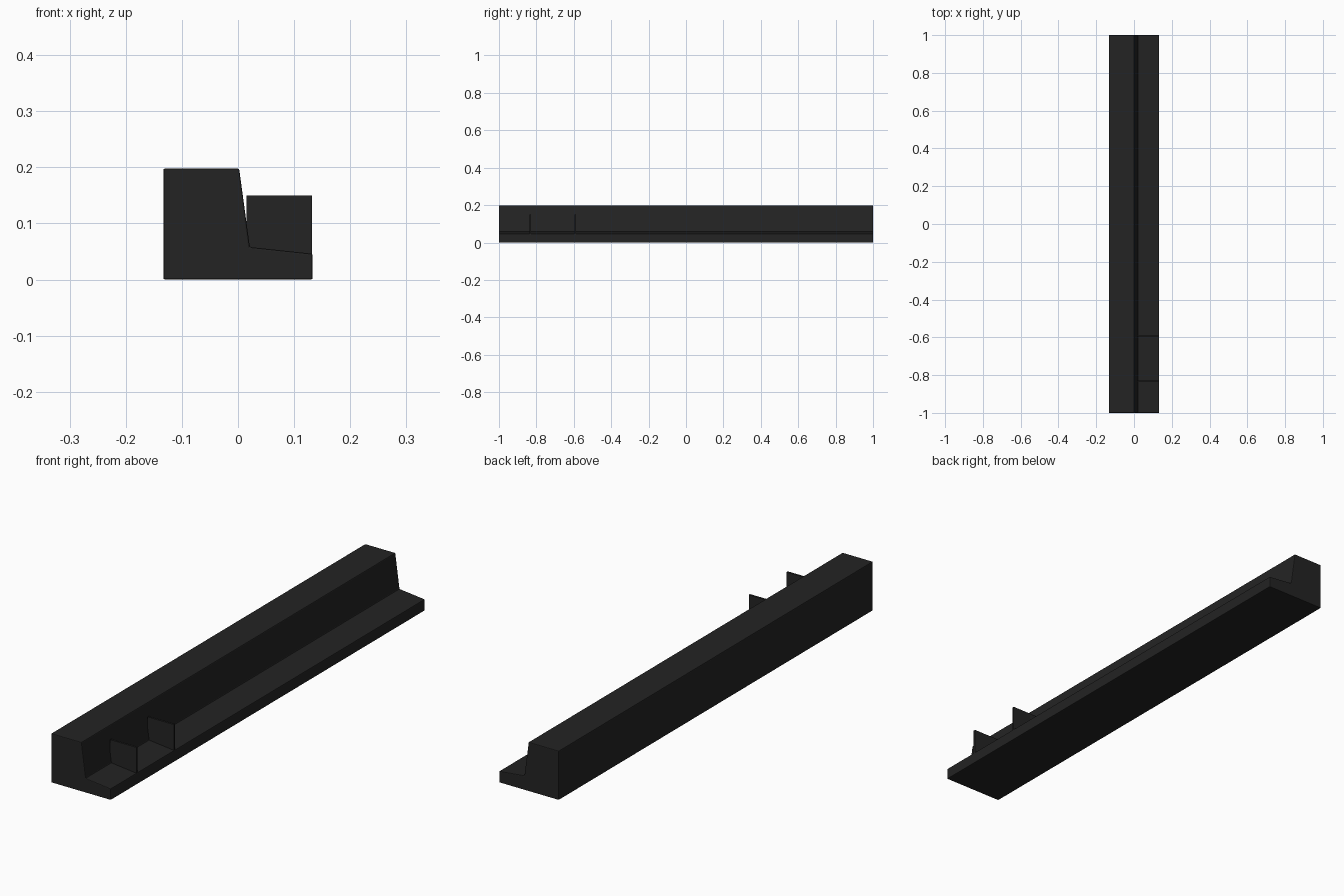
import bpy
import bmesh

if "Cube" in bpy.data.objects:
    bpy.data.objects.remove(bpy.data.objects["Cube"])

black = bpy.data.materials.new("matte black")
black.diffuse_color = (0.017, 0.017, 0.017, 1)
black.use_nodes = True
black.node_tree.nodes["Principled BSDF"].inputs["Base Color"].default_value = black.diffuse_color


def extrude_profile(name, profile, y0, y1, bevel=0.0):
    """Closed prism from an (x, z) outline, running along y."""
    bm = bmesh.new()
    face = bm.faces.new([bm.verts.new((x, y0, z)) for x, z in profile])
    ext = bmesh.ops.extrude_face_region(bm, geom=[face])
    verts = [g for g in ext["geom"] if isinstance(g, bmesh.types.BMVert)]
    bmesh.ops.translate(bm, verts=verts, vec=(0, y1 - y0, 0))
    bmesh.ops.recalc_face_normals(bm, faces=bm.faces)
    mesh = bpy.data.meshes.new(name)
    bm.to_mesh(mesh)
    bm.free()
    mesh.materials.append(black)
    obj = bpy.data.objects.new(name, mesh)
    bpy.context.collection.objects.link(obj)
    if bevel:
        mod = obj.modifiers.new("soft edges", 'BEVEL')
        mod.width = bevel
        mod.segments = 2
    return obj


# Long rail: tall back block with a leaning face and a sloping ledge
rail = [(-0.133, 0), (0.133, 0), (0.133, 0.046), (0.021, 0.058),
        (0.002, 0.198), (-0.133, 0.198)]
extrude_profile("rail_body", rail, -1.0, 1.0, 0.003)

# Thin upright dividers standing on the ledge near the front
divider = [(0.015, 0.04), (0.132, 0.04), (0.132, 0.15), (0.015, 0.15)]
for label, y in (("front", -0.832), ("rear", -0.592)):
    extrude_profile(label + "_divider", divider, y - 0.004, y + 0.004)
